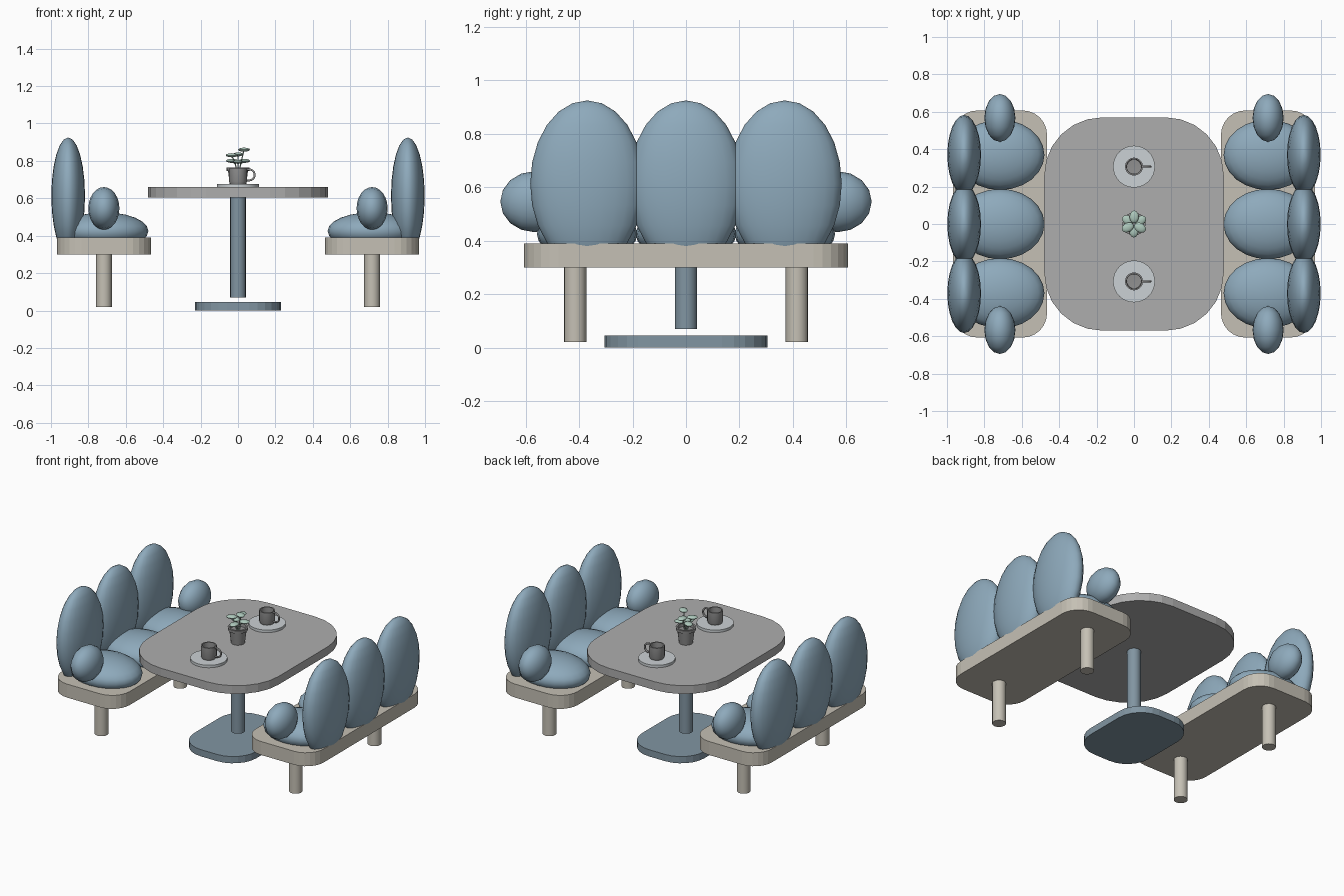
import bpy, bmesh, math
from mathutils import Matrix, Vector

if "Cube" in bpy.data.objects:
    bpy.data.objects.remove(bpy.data.objects["Cube"])


def mat(name, rgb):
    m = bpy.data.materials.new(name)
    m.diffuse_color = (*rgb, 1)
    m.use_nodes = True
    m.node_tree.nodes["Principled BSDF"].inputs["Base Color"].default_value = m.diffuse_color
    return m


BLUE = mat("cushion_blue", (0.27, 0.40, 0.50))
STEEL = mat("pedestal_blue", (0.22, 0.30, 0.36))
BEIGE = mat("bench_beige", (0.56, 0.53, 0.46))
GREY = mat("table_grey", (0.42, 0.42, 0.42))
PLATE = mat("plate_white", (0.60, 0.64, 0.66))
POT = mat("cup_grey", (0.28, 0.28, 0.28))
LEAF = mat("leaf_green", (0.42, 0.58, 0.50))


def finish(name, bm, material, smooth=None):
    bmesh.ops.recalc_face_normals(bm, faces=bm.faces)
    me = bpy.data.meshes.new(name)
    bm.to_mesh(me)
    bm.free()
    me.materials.append(material)
    ob = bpy.data.objects.new(name, me)
    bpy.context.collection.objects.link(ob)
    if smooth:
        bpy.ops.object.select_all(action='DESELECT')
        ob.select_set(True)
        bpy.context.view_layer.objects.active = ob
        bpy.ops.object.shade_smooth_by_angle(angle=math.radians(smooth))
    return ob


def slab(name, cx, hx, hy, r, z0, z1, material, n=6):
    """Rounded rectangle extruded from z0 to z1."""
    bm = bmesh.new()
    vs = []
    for q, (sx, sy) in enumerate([(1, 1), (-1, 1), (-1, -1), (1, -1)]):
        for i in range(n + 1):
            a = math.pi / 2 * (q + i / n)
            vs.append(bm.verts.new((cx + sx * (hx - r) + r * math.cos(a),
                                    sy * (hy - r) + r * math.sin(a), z0)))
    face = bm.faces.new(vs)
    top = bmesh.ops.extrude_face_region(bm, geom=[face])["geom"]
    bmesh.ops.translate(bm, vec=(0, 0, z1 - z0),
                        verts=[v for v in top if isinstance(v, bmesh.types.BMVert)])
    # keep the bottom cap
    if not any(all(abs(v.co.z - z0) < 1e-6 for v in f.verts) for f in bm.faces):
        bm.faces.new([v for v in vs])
    return finish(name, bm, material)


def cylinder(name, x, y, r, z0, z1, material, seg=16, r2=None):
    bm = bmesh.new()
    bmesh.ops.create_cone(bm, cap_ends=True, segments=seg, radius1=r, radius2=r2 or r,
                          depth=z1 - z0, matrix=Matrix.Translation((x, y, (z0 + z1) / 2)))
    return finish(name, bm, material, 30)


def ellipsoid(name, loc, radii, material, seg=24, rings=12, rot=None):
    bm = bmesh.new()
    m = Matrix.Translation(loc) @ (rot if rot and material == LEAF else Matrix())
    m = m @ Matrix.Diagonal((*radii, 1))
    if rot and material != LEAF:
        m = m @ rot
    bmesh.ops.create_uvsphere(bm, u_segments=seg, v_segments=rings, radius=1, matrix=m)
    return finish(name, bm, material, 60)


def lathe(name, x, y, profile, material, seg=20):
    bm = bmesh.new()
    vs = [bm.verts.new((x + r, y, z)) for r, z in profile]
    edges = [bm.edges.new(p) for p in zip(vs, vs[1:])]
    bmesh.ops.spin(bm, geom=vs + edges, cent=(x, y, 0), axis=(0, 0, 1),
                   angle=math.tau, steps=seg)
    bmesh.ops.remove_doubles(bm, verts=bm.verts, dist=1e-5)
    return finish(name, bm, material, 35)


def tube(name, pts, r, material):
    cu = bpy.data.curves.new(name, 'CURVE')
    cu.dimensions = '3D'
    cu.bevel_depth, cu.bevel_resolution, cu.use_fill_caps = r, 1, True
    sp = cu.splines.new('POLY')
    sp.points.add(len(pts) - 1)
    for p, co in zip(sp.points, pts):
        p.co = (*co, 1)
    cu.materials.append(material)
    ob = bpy.data.objects.new(name, cu)
    bpy.context.collection.objects.link(ob)


# table
slab("table_top", 0, 0.48, 0.57, 0.31, 0.605, 0.66, GREY)
cylinder("table_column", 0, 0, 0.042, 0.07, 0.61, STEEL)
slab("table_base", 0, 0.23, 0.305, 0.17, 0.0, 0.045, STEEL)

# benches, mirrored left and right
pole_y = Matrix.Rotation(math.pi / 2, 4, 'X')
for s, side in ((-1, "left"), (1, "right")):
    slab(side + "_bench", s * 0.716, 0.251, 0.607, 0.13, 0.30, 0.39, BEIGE)
    for y in (-0.415, 0.415):
        cylinder(side + "_bench_leg", s * 0.717, y, 0.042, 0.02, 0.305, BEIGE)
    for y in (-0.37, 0, 0.37):
        ellipsoid(side + "_seat_cushion", (s * 0.716, y, 0.425), (0.237, 0.188, 0.1), BLUE)
        ellipsoid(side + "_back_cushion", (s * 0.908, y, 0.613), (0.09, 0.213, 0.312), BLUE)
    for y in (-0.567, 0.567):
        ellipsoid(side + "_arm_cushion", (s * 0.717, y, 0.546), (0.083, 0.128, 0.114), BLUE,
                  24, 8, pole_y)

# cups on saucers
for y in (-0.307, 0.307):
    cylinder("saucer", 0, y, 0.112, 0.66, 0.677, PLATE, 32)
    lathe("cup", 0, y, [(0, 0.677), (0.043, 0.677), (0.048, 0.69), (0.048, 0.76),
                        (0.040, 0.76), (0.038, 0.69), (0, 0.688)], POT)
    arc = [math.radians(a) for a in range(-90, 91, 20)]
    tube("cup_handle", [(0.045, y, 0.696)] +
         [(0.062 + 0.027 * math.cos(a), y, 0.725 + 0.029 * math.sin(a)) for a in arc] +
         [(0.045, y, 0.754)], 0.006, POT)

# plant pot
lathe("plant_pot", 0, 0, [(0, 0.66), (0.042, 0.66), (0.053, 0.745), (0.060, 0.745),
                          (0.062, 0.765), (0.050, 0.765), (0.048, 0.745), (0, 0.745)], POT)
for i, z in enumerate((0.80, 0.835, 0.80, 0.83, 0.795, 0.86)):
    a = math.tau * i / 6 + 0.5
    d = Vector((math.cos(a), math.sin(a), 0)) * 0.038
    tube("plant_stem", [(d.x * 0.2, d.y * 0.2, 0.74), (d.x * 0.4, d.y * 0.4, 0.78),
                        (d.x, d.y, z)], 0.003, LEAF)
    ellipsoid("plant_leaf", (d.x, d.y, z), (0.034, 0.025, 0.011), LEAF, 12, 6,
              Matrix.Rotation(a, 4, 'Z'))
